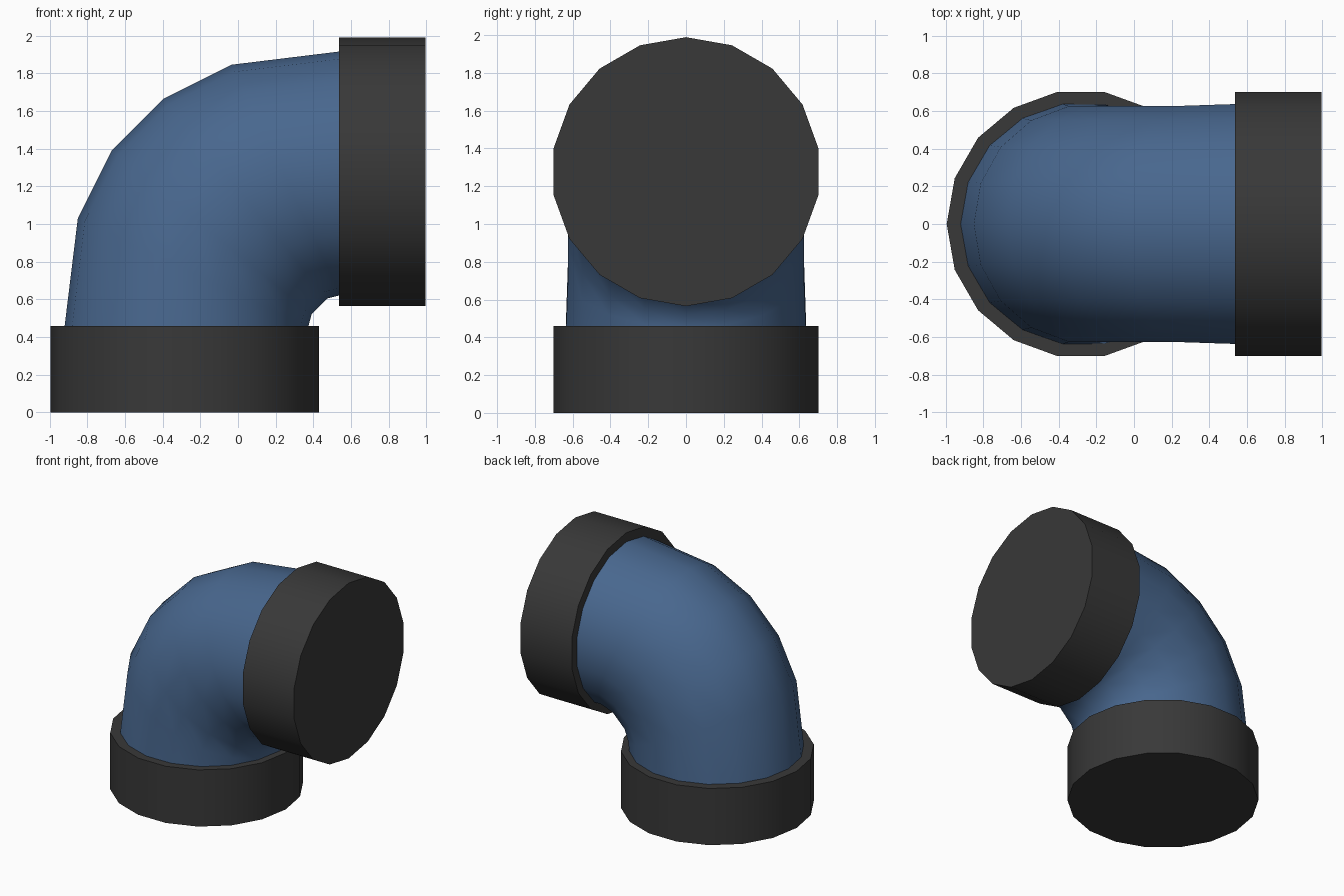
import bpy, bmesh, math
from mathutils import Vector

if "Cube" in bpy.data.objects:
    bpy.data.objects.remove(bpy.data.objects["Cube"])

SIDES = 18
MIRROR = 0.995  # the bend is symmetric: (x, z) -> (MIRROR - z, MIRROR - x)


def material(name, rgb):
    m = bpy.data.materials.new(name)
    m.use_nodes = True
    m.diffuse_color = (*rgb, 1)
    m.node_tree.nodes["Principled BSDF"].inputs["Base Color"].default_value = (*rgb, 1)
    return m


def loft(name, sections, mat):
    """Skin elliptical rings, each given by outer (x, z), inner (x, z) and y radius."""
    bm = bmesh.new()
    rings = []
    for (ox, oz), (ix, iz), ry in sections:
        outer, inner = Vector((ox, 0, oz)), Vector((ix, 0, iz))
        centre, axis = (outer + inner) / 2, (outer - inner) / 2
        ring = []
        for i in range(SIDES):
            a = math.tau * i / SIDES
            ring.append(bm.verts.new(centre + axis * math.cos(a) + Vector((0, ry * math.sin(a), 0))))
        rings.append(ring)
    for low, high in zip(rings, rings[1:]):
        for i in range(SIDES):
            j = (i + 1) % SIDES
            bm.faces.new((low[i], low[j], high[j], high[i]))
    bm.faces.new(rings[0])
    bm.faces.new(rings[-1])
    bmesh.ops.recalc_face_normals(bm, faces=bm.faces)
    mesh = bpy.data.meshes.new(name)
    bm.to_mesh(mesh)
    bm.free()
    mesh.materials.append(mat)
    obj = bpy.data.objects.new(name, mesh)
    bpy.context.collection.objects.link(obj)
    bpy.ops.object.select_all(action="DESELECT")
    obj.select_set(True)
    bpy.context.view_layer.objects.active = obj
    bpy.ops.object.shade_smooth_by_angle(angle=math.radians(40))
    return obj


def flip(section):
    (ox, oz), (ix, iz), ry = section
    return (MIRROR - oz, MIRROR - ox), (MIRROR - iz, MIRROR - ix), ry


blue = material("pipe blue", (0.065, 0.135, 0.27))
dark = material("collar charcoal", (0.04, 0.04, 0.04))

# Curved pipe: half of the bend, then its mirror image
half = [
    ((-0.97, 0.05), (0.365, 0.05), 0.66),
    ((-0.85, 1.03), (0.372, 0.45), 0.635),
    ((-0.67, 1.39), (0.39, 0.52), 0.635),
]
loft("elbow_pipe", half + [flip(s) for s in reversed(half)], blue)

# Collars on both ends
collar = [((-0.994, z), (0.43, z), 0.712) for z in (0, 0.46)]
loft("bottom_collar", collar, dark)
loft("side_collar", [flip(s) for s in collar], dark)
